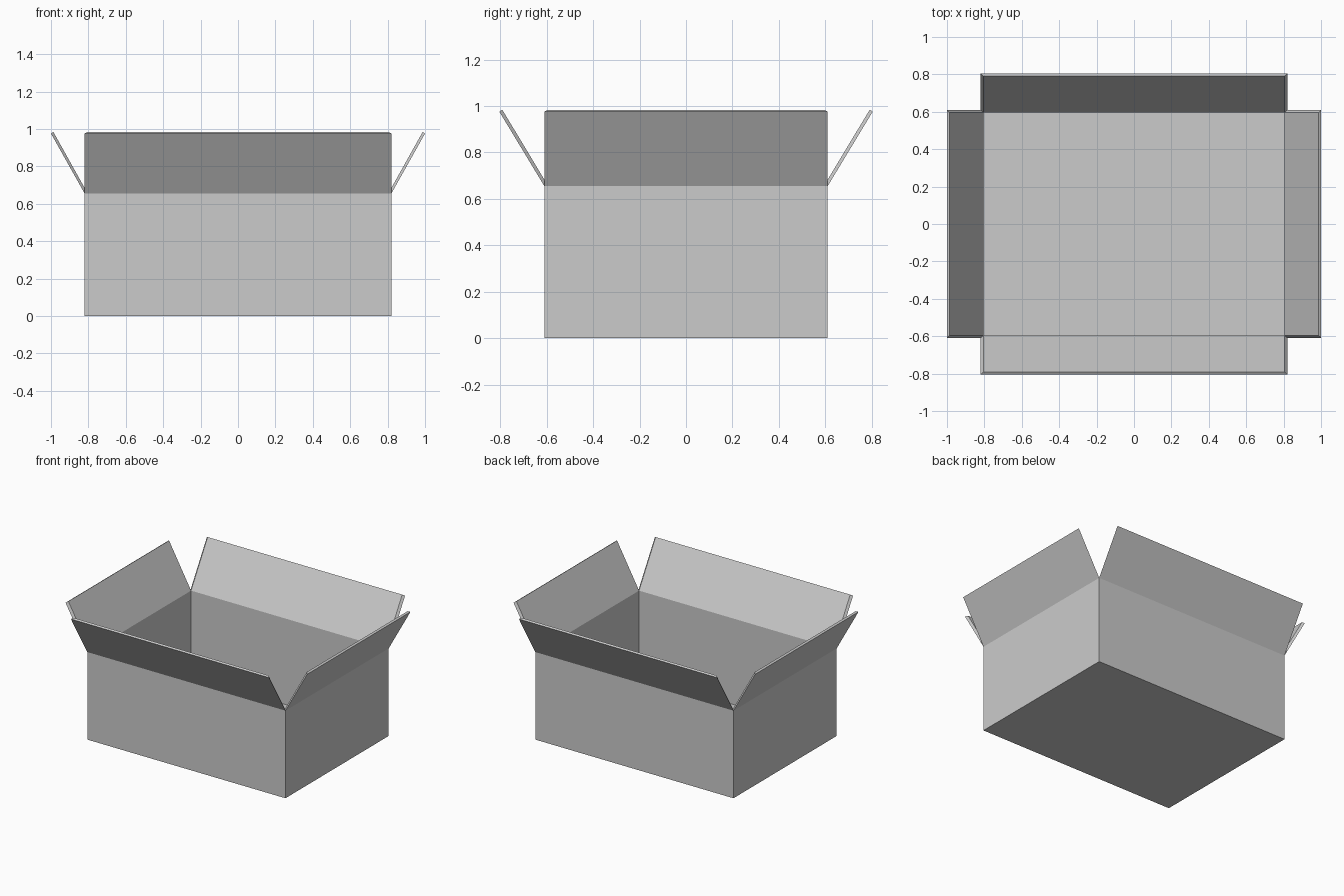
import bpy, bmesh

if "Cube" in bpy.data.objects:
    bpy.data.objects.remove(bpy.data.objects["Cube"])

# Half sizes of the box, rim height, sheet thickness
HX, HY, RIM, T = 0.82, 0.61, 0.655, 0.015
TOP = 0.976          # outer height of the flap tips
TIP_IN, TIP_UP = 0.013, 0.008   # inner tip edge relative to outer one

bm = bmesh.new()


def ring(hx, hy, z):
    return [bm.verts.new((sx * hx, sy * hy, z))
            for sx, sy in ((-1, -1), (1, -1), (1, 1), (-1, 1))]


def bridge(a, b):
    for i in range(4):
        j = (i + 1) % 4
        bm.faces.new((a[i], a[j], b[j], b[i]))


# Outer and inner skins of the tray
out_low, out_rim = ring(HX, HY, 0), ring(HX, HY, RIM)
in_rim, in_low = ring(HX - T, HY - T, RIM + 0.003), ring(HX - T, HY - T, T)
bridge(out_low, out_rim)
bridge(in_rim, in_low)
bm.faces.new(out_low)
bm.faces.new(in_low)

# Four flaps folded outwards from the rim, with mitred ends
sides = ((0, -1, 0.194), (1, 0, 0.18), (0, 1, 0.194), (-1, 0, 0.18))
for i, (dx, dy, reach) in enumerate(sides):
    j = (i + 1) % 4

    def tip(v, out, z):
        return bm.verts.new((v.co.x + dx * out, v.co.y + dy * out, z))

    a, b, c, d = out_rim[i], out_rim[j], in_rim[j], in_rim[i]
    inner_out = reach - TIP_IN + T
    ta, tb = tip(a, reach, TOP), tip(b, reach, TOP)
    tc, td = tip(c, inner_out, TOP + TIP_UP), tip(d, inner_out, TOP + TIP_UP)
    for f in ((a, b, tb, ta), (ta, tb, tc, td), (d, td, tc, c),
              (b, c, tc, tb), (a, ta, td, d)):
        bm.faces.new(f)

bmesh.ops.recalc_face_normals(bm, faces=bm.faces)
mesh = bpy.data.meshes.new("open_box")
bm.to_mesh(mesh)
bm.free()
box = bpy.data.objects.new("open_box", mesh)
bpy.context.collection.objects.link(box)
